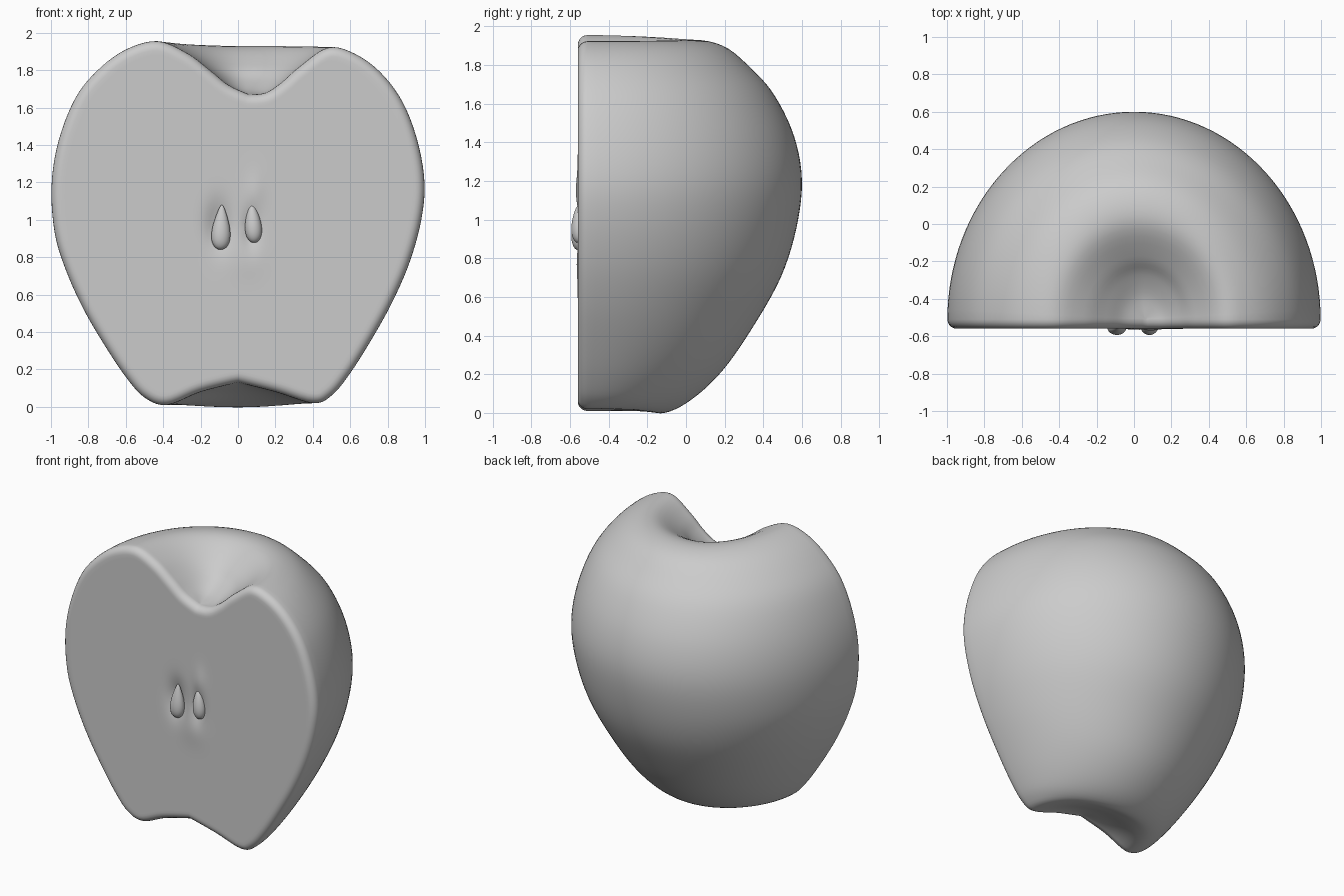
import bpy, bmesh
from math import sin, cos, pi, exp, radians
from mathutils import Vector, Matrix

if "Cube" in bpy.data.objects:
    bpy.data.objects.remove(bpy.data.objects["Cube"])

# Matching profile stations from stem dip to base dip:
# right (x, z), left (x, z), back (depth, z)
STATIONS = [
    (.06, 1.67, .06, 1.67, 0, 1.67), (.15, 1.68, -.05, 1.72, .12, 1.69),
    (.24, 1.74, -.15, 1.80, .24, 1.75), (.33, 1.82, -.27, 1.89, .34, 1.83),
    (.48, 1.92, -.43, 1.955, .52, 1.925), (.62, 1.89, -.60, 1.91, .70, 1.90),
    (.76, 1.79, -.75, 1.80, .85, 1.78), (.88, 1.63, -.87, 1.65, .97, 1.64),
    (.96, 1.42, -.96, 1.42, 1.07, 1.43), (.997, 1.2, -.997, 1.18, 1.11, 1.2),
    (.98, 1.0, -.98, .93, 1.08, .95), (.92, .78, -.92, .73, 1.0, .70),
    (.83, .57, -.83, .53, .86, .45), (.72, .37, -.72, .34, .70, .22),
    (.60, .18, -.60, .16, .54, .07), (.50, .06, -.50, .05, .40, 0),
    (.40, .02, -.38, .01, .30, .02), (.20, .08, -.20, .08, .15, .08),
    (0, .13, 0, .13, 0, .13)]
SUB, COLS = 5, 64
EDGE_Y, ROUND = -.51, .05
CORE = Vector((0, .95))


def spline(pts, sub):
    out, n = [], len(pts)
    for i in range(n - 1):
        p = [pts[max(i - 1, 0)], pts[i], pts[i + 1], pts[min(i + 2, n - 1)]]
        for k in range(sub):
            t = k / sub
            out.append([.5 * (2 * b + (c - a) * t + (2 * a - 5 * b + 4 * c - d) * t * t
                              + (3 * b - a - 3 * c + d) * t ** 3) for a, b, c, d in zip(*p)])
    out.append(list(pts[-1]))
    return out


def blob(x, z, cx, cz, sx, sz):
    return exp(-((x - cx) / sx) ** 2 - ((z - cz) / sz) ** 2)


def face_relief(x, z):
    # seed pockets and faint ridges of the core
    return (.04 * blob(x, z, -.10, .97, .065, .12) + .025 * blob(x, z, .07, .95, .045, .10)
            - .010 * blob(x, z, .09, 1.14, .05, .10) - .006 * blob(x, z, .04, .78, .10, .10))


def finish(bm, name):
    bmesh.ops.recalc_face_normals(bm, faces=bm.faces[:])
    for f in bm.faces:
        f.smooth = True
    me = bpy.data.meshes.new(name)
    bm.to_mesh(me)
    bm.free()
    ob = bpy.data.objects.new(name, me)
    bpy.context.collection.objects.link(ob)
    return ob


def bridge(bm, a, b, closed=False):
    n = len(a)
    for i in range(n if closed else n - 1):
        j = (i + 1) % n
        bm.faces.new((a[i], a[j], b[j], b[i]))


# Apple skin: side profiles swept round the back
bm = bmesh.new()
rows = spline(STATIONS, SUB)
cols = []
for j in range(COLS + 1):
    th = pi * j / COLS
    c, s = abs(cos(th)), sin(th)
    col = []
    for i, (rx, rz, lx, lz, br, bz) in enumerate(rows):
        mid = .06 * max(0, 1 - i / 30)
        sx, sz = (rx, rz) if j <= COLS // 2 else (lx, lz)
        col.append(bm.verts.new((mid + (sx - mid) * c, EDGE_Y + br * s,
                                 sz * c * c + bz * s * s)))
    cols.append(col)
for a, b in zip(cols, cols[1:]):
    bridge(bm, a, b)

# Rounded rim and cut face
loop = cols[0] + cols[-1][-2:0:-1]
flat = [Vector((v.co.x, v.co.z)) for v in loop]
n = len(flat)
inward = []
for i in range(n):
    t = (flat[(i + 1) % n] - flat[i - 1]).normalized()
    inward.append(Vector((-t.y, t.x)))
if inward[45].x > 0:
    inward = [-v for v in inward]
prev = loop
for k in range(1, 6):
    a = k / 5 * pi / 2
    pts = [p + d * ROUND * (1 - cos(a)) for p, d in zip(flat, inward)]
    ring = [bm.verts.new((p.x, EDGE_Y - ROUND * sin(a), p.y)) for p in pts]
    bridge(bm, prev, ring, True)
    prev = ring
RINGS = 44
for k in range(1, RINGS):
    f = 1 - k / RINGS
    ring = []
    for p in pts:
        q = CORE + (p - CORE) * f
        ring.append(bm.verts.new((q.x, EDGE_Y - ROUND + face_relief(q.x, q.y), q.y)))
    bridge(bm, prev, ring, True)
    prev = ring
bm.faces.new(prev)
bmesh.ops.remove_doubles(bm, verts=bm.verts[:], dist=.0002)
finish(bm, "apple_half")


# Teardrop seeds
def seed(name, x, z, half_w, half_h, taper, tilt):
    bm = bmesh.new()
    bmesh.ops.create_uvsphere(bm, u_segments=32, v_segments=24, radius=1)
    for v in bm.verts:
        k = (1 - taper * v.co.z) / (1 + taper * .3)
        v.co = Vector((v.co.x * k * half_w, v.co.y * k * .042, v.co.z * half_h))
    bm.transform(Matrix.Translation((x, -.553, z)) @ Matrix.Rotation(radians(tilt), 4, 'Y'))
    finish(bm, name)


seed("seed_left", -.09, .96, .053, .12, .5, 2)
seed("seed_right", .081, .977, .047, .1, .3, -4)
